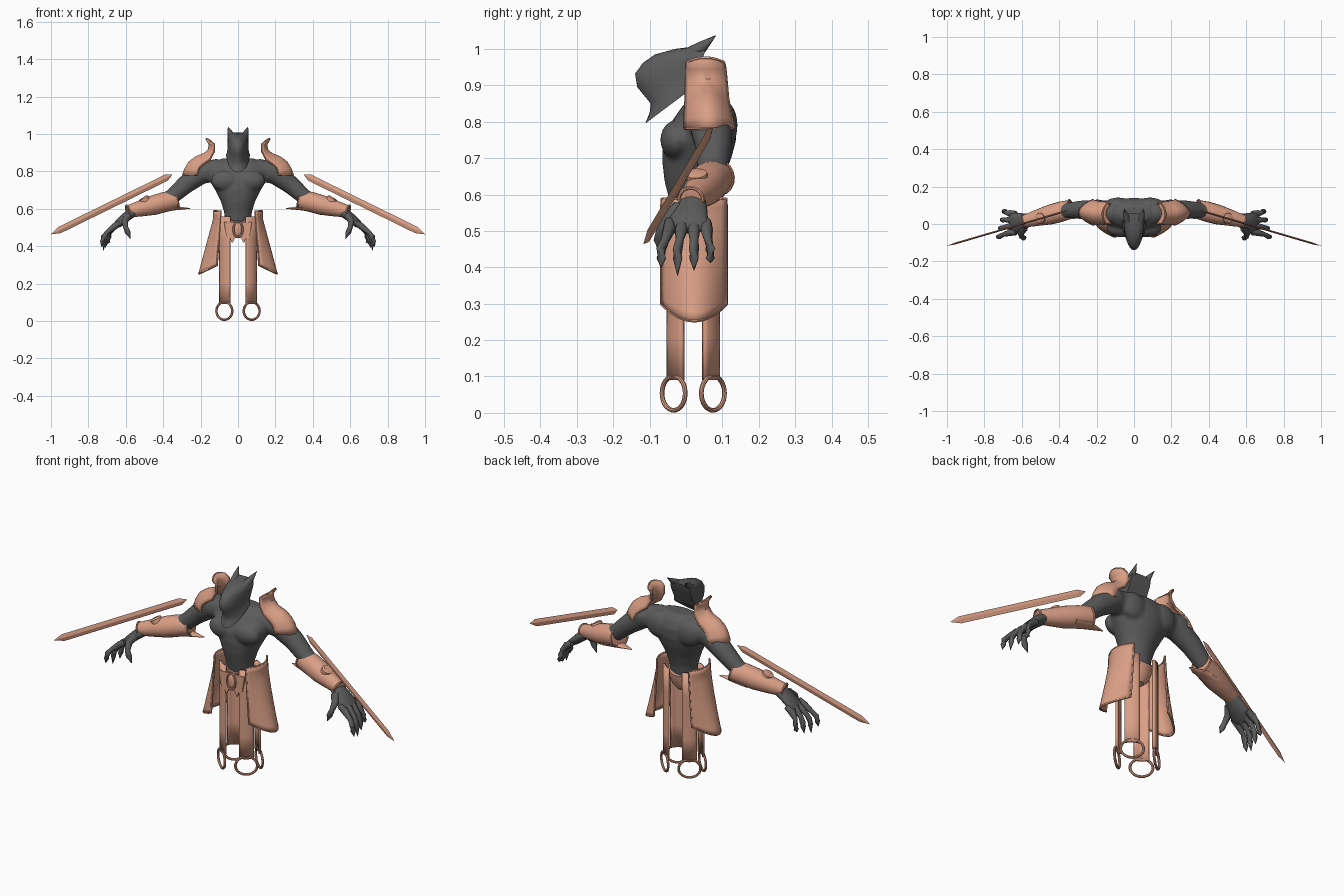
import bpy, bmesh, math
from mathutils import Vector

if "Cube" in bpy.data.objects:
    bpy.data.objects.remove(bpy.data.objects["Cube"])


def material(name, rgb):
    m = bpy.data.materials.new(name)
    m.use_nodes = True
    m.diffuse_color = (*rgb, 1)
    m.node_tree.nodes["Principled BSDF"].inputs["Base Color"].default_value = (*rgb, 1)
    return m


dark = material("dark grey", (0.105, 0.105, 0.105))
copper = material("pale copper", (0.70, 0.345, 0.235))


def loft(bm, rings, wrap=True, caps=True, closed=False):
    """Skin a list of point rings."""
    rows = [[bm.verts.new(p) for p in r] for r in rings]
    n = len(rows[0])
    pairs = list(zip(rows, rows[1:])) + ([(rows[-1], rows[0])] if closed else [])
    for a, b in pairs:
        for i in range(n if wrap else n - 1):
            j = (i + 1) % n
            bm.faces.new((a[i], a[j], b[j], b[i]))
    if caps and wrap and not closed:
        bm.faces.new(rows[0])
        bm.faces.new(rows[-1])


def tube(bm, pts, radii, sides=12, up=(0, 0, 1), closed=False):
    """Sweep an ellipse along points; a radius is a number or (side, up)."""
    pts, up, n = [Vector(p) for p in pts], Vector(up), len(pts)
    rings = []
    for i, p in enumerate(pts):
        a = pts[(i - 1) % n] if closed else pts[max(i - 1, 0)]
        b = pts[(i + 1) % n] if closed else pts[min(i + 1, n - 1)]
        t = (b - a).normalized()
        side = t.cross(up if abs(t.dot(up)) < 0.97 else Vector((0, 1, 0))).normalized()
        top = side.cross(t)
        r = radii[i] if isinstance(radii, list) else radii
        rs, ru = r if isinstance(r, tuple) else (r, r)
        angles = [math.tau * k / sides for k in range(sides)]
        rings.append([p + side * rs * math.cos(q) + top * ru * math.sin(q) for q in angles])
    loft(bm, rings, closed=closed)


def ball(bm, c, r):
    new = bmesh.ops.create_uvsphere(bm, u_segments=20, v_segments=12, radius=1)["verts"]
    for v in new:
        v.co = Vector([c[i] + v.co[i] * r[i] for i in range(3)])


def finish(name, bm, mat, mirror=False, smooth=True, thick=0, angle=40):
    bmesh.ops.recalc_face_normals(bm, faces=bm.faces)
    me = bpy.data.meshes.new(name)
    bm.to_mesh(me)
    bm.free()
    ob = bpy.data.objects.new(name, me)
    bpy.context.collection.objects.link(ob)
    me.materials.append(mat)
    if smooth:
        bpy.ops.object.select_all(action="DESELECT")
        ob.select_set(True)
        bpy.context.view_layer.objects.active = ob
        bpy.ops.object.shade_smooth_by_angle(angle=math.radians(angle))
    if thick:
        s = ob.modifiers.new("thickness", "SOLIDIFY")
        s.thickness, s.offset = thick, 0
    if mirror:
        ob.modifiers.new("mirror", "MIRROR").use_clip = False
    return ob


def plate(name, f, nu, nv, rim=0.0, thick=0.008):
    """Curved armour sheet f(u, v) with u in -1..1, v in 0..1, and a raised rim."""
    rows = [[f(-1 + 2 * i / nu, j / nv) for i in range(nu + 1)] for j in range(nv + 1)]
    bm = bmesh.new()
    loft(bm, rows, wrap=False)
    finish(name, bm, copper, mirror=True, thick=thick)
    if rim:
        edge = rows[0][:-1] + [r[-1] for r in rows[:-1]] + rows[-1][:0:-1] + [r[0] for r in rows[:0:-1]]
        bm = bmesh.new()
        tube(bm, edge, rim, 6, (0.9, 0.1, 0.4), closed=True)
        finish(name + "_rim", bm, copper, mirror=True)


# Torso and upper arms, fused into one smooth body: z, front y, back y, half width
bm = bmesh.new()
sections = [(0.51, -0.03, 0.07, 0.066), (0.58, -0.045, 0.08, 0.074), (0.64, -0.06, 0.10, 0.092),
            (0.70, -0.066, 0.125, 0.122), (0.75, -0.062, 0.138, 0.152), (0.80, -0.04, 0.14, 0.165),
            (0.84, -0.012, 0.125, 0.15), (0.87, 0.015, 0.10, 0.085)]
rings = []
for z, f, b, w in sections:
    rings.append([(w * math.cos(k * math.tau / 28), (f + b) / 2 + (b - f) / 2 * math.sin(k * math.tau / 28), z)
                  for k in range(28)])
loft(bm, rings)
for s in (-1, 1):
    ball(bm, (s * 0.068, -0.025, 0.75), (0.078, 0.046, 0.055))
    ball(bm, (s * 0.085, 0.10, 0.79), (0.075, 0.042, 0.07))
    ball(bm, (s * 0.195, 0.072, 0.80), (0.068, 0.06, 0.058))
    tube(bm, [(s * 0.10, 0.06, 0.81), (s * 0.20, 0.07, 0.79), (s * 0.28, 0.076, 0.73), (s * 0.36, 0.072, 0.66),
              (s * 0.45, 0.05, 0.62), (s * 0.58, 0.018, 0.58)], [0.06, 0.06, 0.05, 0.042, 0.044, 0.028], 16)
bmesh.ops.recalc_face_normals(bm, faces=bm.faces)
body = finish("torso_and_arms", bm, dark)
mod = body.modifiers.new("fuse", "REMESH")
mod.mode, mod.voxel_size, mod.use_smooth_shade = "VOXEL", 0.008, True
mod = body.modifiers.new("soften", "SMOOTH")
mod.factor, mod.iterations = 0.5, 5

# Beaked hood, horseshoe sections: front y, front z, back y, back z, half width
bm = bmesh.new()
hood = [(-0.112, 0.795, 0.008, 0.885, 0.062), (-0.10, 0.825, 0.01, 0.892, 0.064), (-0.097, 0.85, 0.014, 0.90, 0.060),
        (-0.134, 0.895, 0.022, 0.92, 0.056), (-0.140, 0.932, 0.034, 0.945, 0.056), (-0.118, 0.962, 0.045, 0.97, 0.057),
        (-0.085, 0.985, 0.052, 0.992, 0.056), (-0.03, 1.0, 0.055, 1.006, 0.046), (0.01, 1.005, 0.055, 1.008, 0.02)]
rings = []
for yf, zf, yb, zb, w in hood:
    ring = []
    for k in range(17):
        a = math.pi * (k / 16 - 0.5)
        t = 1 - math.cos(a)
        ring.append((w * math.sin(a), yf + (yb - yf) * t, zf + (zb - zf) * t))
    rings.append(ring)
loft(bm, rings)
for s in (-1, 1):
    tube(bm, [(s * 0.034, 0.01, 0.985), (s * 0.043, 0.045, 1.006), (s * 0.053, 0.082, 1.037)],
         [(0.02, 0.02), (0.015, 0.016), 0.001], 8)
finish("hood", bm, dark, angle=50)

# Clawed hands
bm = bmesh.new()
tube(bm, [(0.555, 0.022, 0.588), (0.60, 0.012, 0.555), (0.64, 0.004, 0.52), (0.662, 0, 0.50)],
     [(0.032, 0.027), (0.048, 0.025), (0.058, 0.021), (0.045, 0.01)], 16)
for k in range(4):
    y0, y1 = -0.046 + 0.034 * k, -0.068 + 0.045 * k
    tz = (0.398, 0.378, 0.392, 0.412)[k]
    x = 0.02 - 0.01 * k
    path = [(0.63, y0, 0.525), (0.662, y0, 0.505), (0.69 + x / 2, (y0 + y1) / 2, 0.475),
            (0.70 + x, y1, 0.45), (0.705 + x, y1, 0.425), (0.71 + x, y1, tz)]
    tube(bm, path, [0.014, 0.018, 0.012, 0.014, 0.013, 0.001], 8)
tube(bm, [(0.585, -0.02, 0.565), (0.605, -0.05, 0.535), (0.60, -0.07, 0.50), (0.59, -0.074, 0.475), (0.575, -0.072, 0.44)],
     [0.02, 0.018, 0.013, 0.015, 0.001], 8)
finish("hand", bm, dark, mirror=True, angle=60)

# Forearm guards with elbow spur and round boss
bm = bmesh.new()
tube(bm, [(0.335, 0.08, 0.648), (0.39, 0.066, 0.637), (0.45, 0.05, 0.62), (0.52, 0.032, 0.602), (0.588, 0.014, 0.586)],
     [0.05, 0.054, 0.053, 0.043, 0.033], 20)
tube(bm, [(0.42, 0.062, 0.592), (0.34, 0.078, 0.604), (0.258, 0.086, 0.602)], [(0.04, 0.014), (0.032, 0.012), 0.002], 12)
finish("forearm_guard", bm, copper, mirror=True)
bm = bmesh.new()
tube(bm, [(0.492, 0.034, 0.63), (0.506, 0.03, 0.658), (0.508, 0.03, 0.661)], [0.03, 0.028, 0.02], 16, (1, 0, 0))
finish("guard_boss", bm, copper, mirror=True)
for name, c, r in (("elbow", (0.335, 0.08, 0.648), 0.051), ("wrist", (0.588, 0.014, 0.586), 0.034)):
    axis = Vector((0.25, -0.065, -0.062)).normalized()
    e1 = axis.cross(Vector((0, 0, 1))).normalized()
    e2 = e1.cross(axis)
    bm = bmesh.new()
    tube(bm, [Vector(c) + (e1 * math.cos(k * math.tau / 20) + e2 * math.sin(k * math.tau / 20)) * r for k in range(20)],
         0.005, 6, axis, closed=True)
    finish(name + "_guard_rim", bm, copper, mirror=True)

# Floating blades
bm = bmesh.new()
inner, outer = Vector((0.352, 0.073, 0.782)), Vector((1.0, -0.117, 0.464))
tube(bm, [inner.lerp(outer, t) for t in (0, 0.05, 0.93, 1)], [0.001, (0.005, 0.018), (0.005, 0.018), 0.0005], 4)
finish("blade", bm, copper, mirror=True, smooth=False)

# Shoulder pads: outer profile x, z and how far the side edges drop in x, z
pad = [(0.168, 0.975, 0.02, 0.012), (0.152, 0.945, 0.025, 0.0), (0.155, 0.915, 0.027, 0.01), (0.18, 0.893, 0.03, 0.03),
       (0.225, 0.875, 0.04, 0.035), (0.26, 0.848, 0.055, 0.025), (0.28, 0.815, 0.065, 0.012), (0.293, 0.782, 0.075, 0.0)]


def pad_point(u, v):
    x, z, dx, dz = pad[round(v * 7)]
    half = 0.050 + 0.016 * v
    return (x - dx * u * u, 0.053 + 0.010 * v + half * u, z - dz * u * u)


plate("shoulder_pad", pad_point, 12, 7, rim=0.005, thick=0.012)


# Flared hip plates
def hip_point(u, v):
    low = 0.253 + 0.045 * u * u
    mid = 0.118 + 0.09 * v + 0.012 * max(0, 1 - v * 7)
    side = 0.092 + 0.02 * v
    return (mid + (side - mid) * u * u, 0.022 + 0.088 * u, 0.588 + (low - 0.588) * v)


plate("hip_plate", hip_point, 14, 14, rim=0.005)

# Four hanging straps, each ending in a ring
for name, cy, d in (("front", -0.034, 1), ("back", 0.074, -1)):
    along, out = Vector((0.8, 0.6 * d, 0)), Vector((0.6, -0.8 * d, 0))
    base = Vector((0.073, cy, 0))
    plate(name + "_strap", lambda u, v: base + along * u * 0.034 - out * 0.008 * u * u + Vector((0, 0, 0.56 - 0.47 * v)),
          6, 4, thick=0.012)
    bm = bmesh.new()
    angles = [k * math.tau / 32 for k in range(32)]
    tube(bm, [base + along * 0.053 * math.cos(a) + Vector((0, 0, 0.054 + 0.047 * math.sin(a))) for a in angles],
         0.0065, 8, out, closed=True)
    finish(name + "_ring", bm, copper, mirror=True)

# Hip wrap, pointed front plate and oval buckle
bm = bmesh.new()
wrap = [(0.445, 0.03, 0.03), (0.47, 0.058, 0.048), (0.51, 0.074, 0.058), (0.545, 0.078, 0.062)]
loft(bm, [[(w * math.cos(k * math.tau / 24), 0.022 + d * math.sin(k * math.tau / 24),
            z + (0.015 * math.cos(k * math.tau / 12) if z > 0.54 else 0)) for k in range(24)] for z, w, d in wrap])
finish("hip_wrap", bm, copper)
half = [(0.012, 0.45), (0.032, 0.415), (0.042, 0.442), (0.062, 0.45), (0.075, 0.53)]
outline = half + [(-x, z) for x, z in reversed(half)]
bm = bmesh.new()
loft(bm, [[(x, y, z) for x, z in outline] for y in (-0.054, -0.044)])
finish("front_plate", bm, copper, smooth=False)
bm = bmesh.new()
ball(bm, (0, -0.056, 0.49), (0.02, 0.01, 0.036))
tube(bm, [(0.025 * math.cos(k * math.tau / 24), -0.057, 0.49 + 0.042 * math.sin(k * math.tau / 24)) for k in range(24)],
     0.005, 6, (0, 1, 0), closed=True)
finish("oval_buckle", bm, copper)
